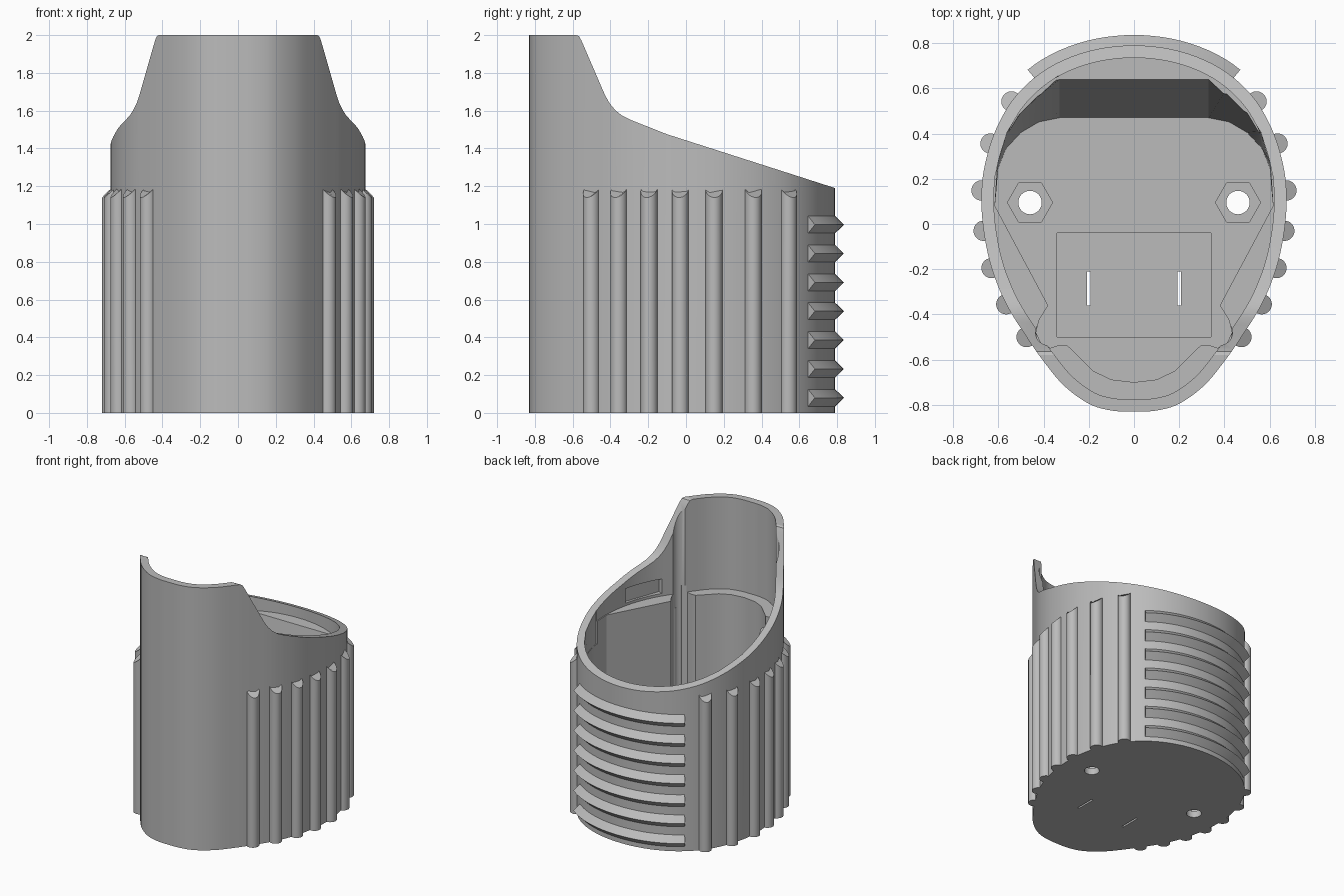
import bpy, bmesh, math
from mathutils import Vector

if "Cube" in bpy.data.objects:
    bpy.data.objects.remove(bpy.data.objects["Cube"])

grey = bpy.data.materials.new("plain grey")
grey.use_nodes = True
grey.diffuse_color = (0.5, 0.5, 0.5, 1)
grey.node_tree.nodes["Principled BSDF"].inputs["Base Color"].default_value = (0.5, 0.5, 0.5, 1)


def add_loft(bm, rings):
    """Closed solid through rings of equal point count."""
    loops = [[bm.verts.new(p) for p in ring] for ring in rings]
    n = len(loops[0])
    for a, b in zip(loops, loops[1:]):
        for i in range(n):
            j = (i + 1) % n
            bm.faces.new((a[i], a[j], b[j], b[i]))
    bm.faces.new(loops[0][::-1])
    bm.faces.new(loops[-1])


def make_object(name, solids):
    bm = bmesh.new()
    for rings in solids:
        add_loft(bm, rings)
    bmesh.ops.recalc_face_normals(bm, faces=bm.faces)
    mesh = bpy.data.meshes.new(name)
    bm.to_mesh(mesh)
    bm.free()
    mesh.materials.append(grey)
    obj = bpy.data.objects.new(name, mesh)
    bpy.context.collection.objects.link(obj)
    return obj


def at_z(points, z):
    return [Vector((p[0], p[1], z)) for p in points]


def prism(points, z0, z1):
    return [at_z(points, z0), at_z(points, z1)]


def mirrored(half):
    """Full outline from a half running from the back to the front."""
    return half + [(-x, y) for x, y in half[-2:0:-1]]


def smooth_loop(pts, steps=5):
    """Catmull-Rom curve through a closed loop."""
    pts = [Vector(p) for p in pts]
    n, out = len(pts), []
    for i in range(n):
        a, b, c, d = (pts[(i + k) % n] for k in (-1, 0, 1, 2))
        for s in range(steps):
            t = s / steps
            out.append(0.5 * (2 * b + (c - a) * t + (2 * a - 5 * b + 4 * c - d) * t * t
                              + (3 * b - a - 3 * c + d) * t ** 3))
    return out


def circle(x, y, r, n):
    return [(x + r * math.cos(math.tau * i / n), y + r * math.sin(math.tau * i / n)) for i in range(n)]


def rect(x0, x1, y0, y1):
    return [(x0, y0), (x1, y0), (x1, y1), (x0, y1)]


# Egg-shaped outline with outward normals
outline = smooth_loop(mirrored([
    (0, .79), (.2, .765), (.38, .69), (.52, .57), (.61, .42), (.66, .26), (.675, .12), (.665, -.03),
    (.63, -.195), (.565, -.355), (.475, -.5), (.4, -.607), (.31, -.715), (.2, -.795), (.1, -.825), (0, -.83)]))
count = len(outline)
normals = []
for i in range(count):
    t = (outline[(i + 1) % count] - outline[i - 1]).normalized()
    normals.append(Vector((-t.y, t.x)))
inner = [p - n * .055 for p, n in zip(outline, normals)]

body = make_object("holder_body", [prism(outline, 0, 2)])
cutters = []


def cutter(name, rings):
    obj = make_object(name, [rings])
    obj.hide_render = True
    cutters.append(obj)


# Sweeping top cut, from the tall front down to the low back
sweep = [(-.58, 2), (-.565, 1.993), (-.553, 1.97), (-.43, 1.685), (-.405, 1.64), (-.375, 1.603), (-.34, 1.575),
         (-.29, 1.55), (-.1, 1.475), (.1, 1.411), (.79, 1.19), (1, 1.123), (1, 2.3), (-.58, 2.3)]
cutter("top_cut", [[Vector((x, y, z)) for y, z in sweep] for x in (-1, 1)])

# Upper cavity, standing on a ledge that sits lower at the back
cutter("upper_cavity", prism(inner, 1.3, 2.4))
back = [(p.x, max(p.y, .2)) for p in inner if p.y > .15]
back.sort(key=lambda p: math.atan2(p[1] - .2, p[0]))
back = [p for i, p in enumerate(back) if i == 0 or (Vector(p) - Vector(back[i - 1])).length > 1e-4]
cutter("back_ledge", prism(back, 1.13, 2.4))

# Lower cavity with a leaning back wall, corner pockets and a rounded nose
front_half = [(.615, .08), (.38, -.36), (.42, -.425), (.433, -.48), (.41, -.53), (.37, -.548), (.33, -.535),
              (.295, -.537), (.25, -.58), (.18, -.65), (.1, -.688), (0, -.70)]
low = [(0, .47), (.33, .47), (.42, .452), (.5, .405), (.565, .335), (.6, .25)] + front_half
high = [(0, .675), (.33, .675), (.41, .6), (.5, .51), (.56, .41), (.603, .27)] + front_half
cutter("lower_cavity", [at_z(mirrored(low), .1), at_z(mirrored(high), 1.35)])
cutter("floor_recess", prism(rect(-.34, .34, -.5, -.04), .08, .3))

for s in (-1, 1):
    # Corner pocket running up the tall wall
    cutter("corner_pocket", prism(circle(s * .38, -.48, .056, 24), .5, 2.4))
    # Hexagonal nut seat and bolt hole
    cutter("nut_seat", prism(circle(s * .46, .095, .1, 6), .05, .4))
    cutter("bolt_hole", prism(circle(s * .46, .095, .052, 32), -.1, .4))
    # Strap slot through the floor
    cutter("strap_slot", prism(rect(s * .2 - .007, s * .2 + .007, -.36, -.21), -.1, .4))
    # Shallow latch notch in the side wall
    a, b = Vector((s * .6, -.12)), Vector((s * .497, -.4))
    side = Vector((s * .028, -.01))
    cutter("latch_notch", prism([a + side * .6, b + side * .6, b - side * 2, a - side * 2], 1.32, 1.43))

for c in cutters:
    mod = body.modifiers.new(c.name, "BOOLEAN")
    mod.operation = "DIFFERENCE"
    mod.solver = "EXACT"
    mod.object = c
bpy.context.view_layer.objects.active = body
body.select_set(True)
for mod in list(body.modifiers):
    bpy.ops.object.modifier_apply(modifier=mod.name)
for c in cutters:
    bpy.data.objects.remove(c)

# Upright round ribs on both sides, tops bevelled outward
ribs = []
for y in (.545, .35, .15, -.03, -.2, -.36, -.505):
    for s in (-1, 1):
        i = min((k for k in range(count) if outline[k].x * s > 0), key=lambda k: abs(outline[k].y - y))
        centre, n = outline[i], normals[i]
        ring = circle(centre.x, centre.y, .045, 24)
        top = [Vector((p[0], p[1], 1.185 - max(0, (Vector(p) - centre).dot(n)))) for p in ring]
        ribs.append([at_z(ring, 0), top])
rib_obj = make_object("side_ribs", ribs)

# Horizontal pointed ridges across the back
arc = sorted((k for k in range(count) if outline[k].y > .4 and abs(outline[k].x) < .45),
             key=lambda k: outline[k].x)
ridges = []
for r in range(7):
    z = .08 + .1527 * r
    rings = []
    for k in arc:
        section = [(-.02, -.045), (0, -.045), (.046, 0), (0, .045), (-.02, .045)]
        rings.append([(outline[k] + normals[k] * d).to_3d() + Vector((0, 0, z + h)) for d, h in section])
    ridges.append(rings)
ridge_obj = make_object("back_ridges", ridges)

for o in (body, rib_obj, ridge_obj):
    o.select_set(True)
bpy.ops.object.shade_smooth_by_angle(angle=math.radians(25))
